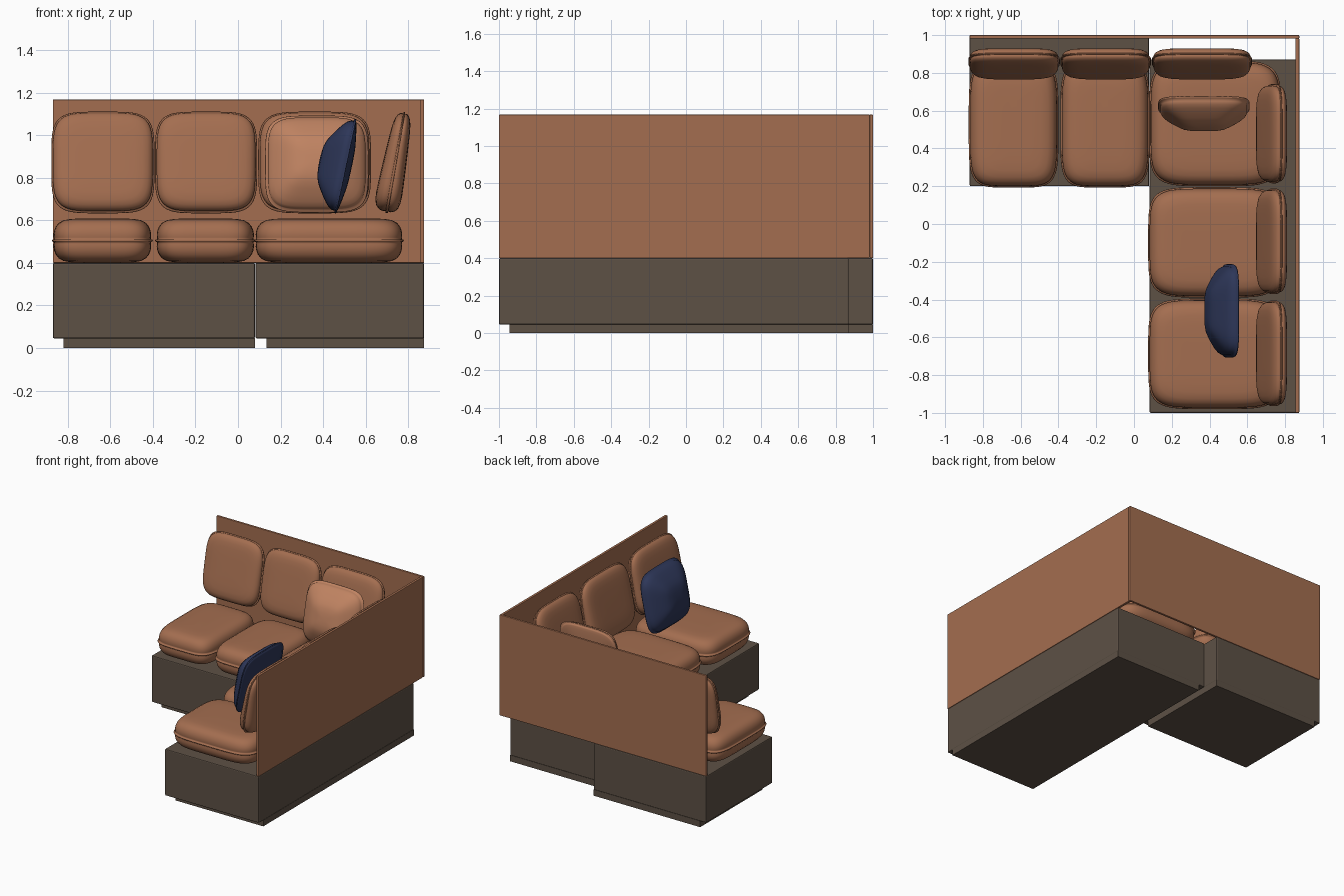
import bpy, bmesh
from math import radians, cos, sin, pi, copysign

if "Cube" in bpy.data.objects:
    bpy.data.objects.remove(bpy.data.objects["Cube"])


def material(name, rgb):
    m = bpy.data.materials.new(name)
    m.diffuse_color = (*rgb, 1)
    m.use_nodes = True
    m.node_tree.nodes["Principled BSDF"].inputs["Base Color"].default_value = m.diffuse_color
    return m


LEATHER = material("leather", (0.37, 0.155, 0.08))
TAN = material("light_leather", (0.52, 0.225, 0.12))
NAVY = material("navy_fabric", (0.027, 0.038, 0.10))
WOOD = material("dark_base", (0.11, 0.082, 0.06))


def finish(bm, name, mat, smooth=False):
    bmesh.ops.recalc_face_normals(bm, faces=bm.faces)
    me = bpy.data.meshes.new(name)
    for f in bm.faces:
        f.smooth = smooth
    bm.to_mesh(me)
    bm.free()
    me.materials.append(mat)
    ob = bpy.data.objects.new(name, me)
    bpy.context.collection.objects.link(ob)
    return ob


def box(name, lo, hi, mat, bevel=0.004):
    bm = bmesh.new()
    bmesh.ops.create_cube(bm, size=1)
    for v in bm.verts:
        v.co = [l + (h - l) * (c + 0.5) for l, h, c in zip(lo, hi, v.co)]
    ob = finish(bm, name, mat)
    if bevel:
        mod = ob.modifiers.new("soft_edges", "BEVEL")
        mod.width, mod.segments = bevel, 2
    return ob


# Half sections: (inset from the seam, height as a fraction of the depth)
BOXY = [(0.010, 0.06), (0.009, 0.14), (0.008, 0.28), (0.011, 0.45), (0.018, 0.62),
        (0.032, 0.79), (0.055, 0.91), (0.09, 0.97), (0.14, 0.99), (0.20, 1.0)]
DOMED = [(0.012, 0.06), (0.013, 0.16), (0.022, 0.29), (0.04, 0.43), (0.065, 0.58),
         (0.095, 0.74), (0.125, 0.88), (0.155, 0.96), (0.19, 0.99), (0.215, 1.0)]


def cushion(name, size, front, back, loc, rot, mat, profile=BOXY, power=4.5, taper=0.0):
    """Rounded-square loops stacked on both sides of a raised seam; local +z is the front."""
    hx, hy = size[0] / 2, size[1] / 2
    n = 64
    seam = 0.005
    section = [(d, -back * t) for d, t in reversed(profile)]
    section += [(0.003, -seam), (0, 0), (0.003, seam)]
    section += [(d, front * t) for d, t in profile]
    bm = bmesh.new()
    rings = []
    for d, z in section:
        ring = []
        for i in range(n):
            a = 2 * pi * (i + 0.5) / n
            c, s = cos(a), sin(a)
            x = copysign(abs(c) ** (2 / power), c) * (hx - d)
            y = copysign(abs(s) ** (2 / power), s) * (hy - d)
            ring.append(bm.verts.new((x, y, z * (1 - taper * y / hy))))
        rings.append(ring)
    for a, b in zip(rings, rings[1:]):
        for i in range(n):
            j = (i + 1) % n
            bm.faces.new((a[i], a[j], b[j], b[i]))
    bm.faces.new(rings[0])
    bm.faces.new(rings[-1])
    ob = finish(bm, name, mat, True)
    ob.location = loc
    ob.rotation_euler = [radians(r) for r in rot]
    return ob


# Bases and recessed plinths
box("back_base", (-0.87, 0.20, 0.045), (0.08, 1.0, 0.40), WOOD, 0.007)
box("back_plinth", (-0.82, 0.25, 0), (0.08, 1.0, 0.047), WOOD, 0)
box("side_base", (0.082, -1.0, 0.045), (0.875, 0.87, 0.40), WOOD, 0.007)
box("side_plinth", (0.135, -0.945, 0), (0.875, 0.87, 0.047), WOOD, 0)

# Thin back panels
box("back_panel", (-0.87, 0.982, 0.40), (0.875, 1.0, 1.168), LEATHER)
box("side_panel", (0.855, -1.0, 0.40), (0.875, 0.982, 1.168), LEATHER)

# Seat cushions: x range, y range
seats = [(-0.875, -0.40, 0.193, 0.86), (-0.39, 0.083, 0.193, 0.86),
         (0.08, 0.78, 0.20, 0.865), (0.075, 0.78, -0.39, 0.195),
         (0.075, 0.78, -0.98, -0.395)]
for i, (x0, x1, y0, y1) in enumerate(seats):
    cushion(f"seat_cushion_{i + 1}", (x1 - x0, y1 - y0), 0.105, 0.105,
            ((x0 + x1) / 2, (y0 + y1) / 2, 0.505), (0, 0, 0), LEATHER, power=5)

# Leaning back cushions along the rear wing
for i, (x, w) in enumerate([(-0.635, 0.485), (-0.15, 0.48), (0.36, 0.53)]):
    cushion(f"rear_back_cushion_{i + 1}", (w, 0.485), 0.058, 0.052,
            (x, 0.86, 0.872), (80, 0, 0), LEATHER, taper=0.25)

# Leaning back cushions along the side wing
for i, (y, w) in enumerate([(0.478, 0.525), (-0.092, 0.56), (-0.685, 0.56)]):
    cushion(f"side_back_cushion_{i + 1}", (w, 0.485), 0.058, 0.052,
            (0.74, y, 0.872), (80, 0, -90), LEATHER, taper=0.25)

# Loose pillows
cushion("tan_pillow", (0.485, 0.465), 0.125, 0.03, (0.37, 0.625, 0.865),
        (78, 0, 0), TAN, DOMED)
cushion("navy_pillow", (0.495, 0.455), 0.125, 0.03, (0.505, -0.46, 0.855),
        (78, 0, -90), NAVY, DOMED)
